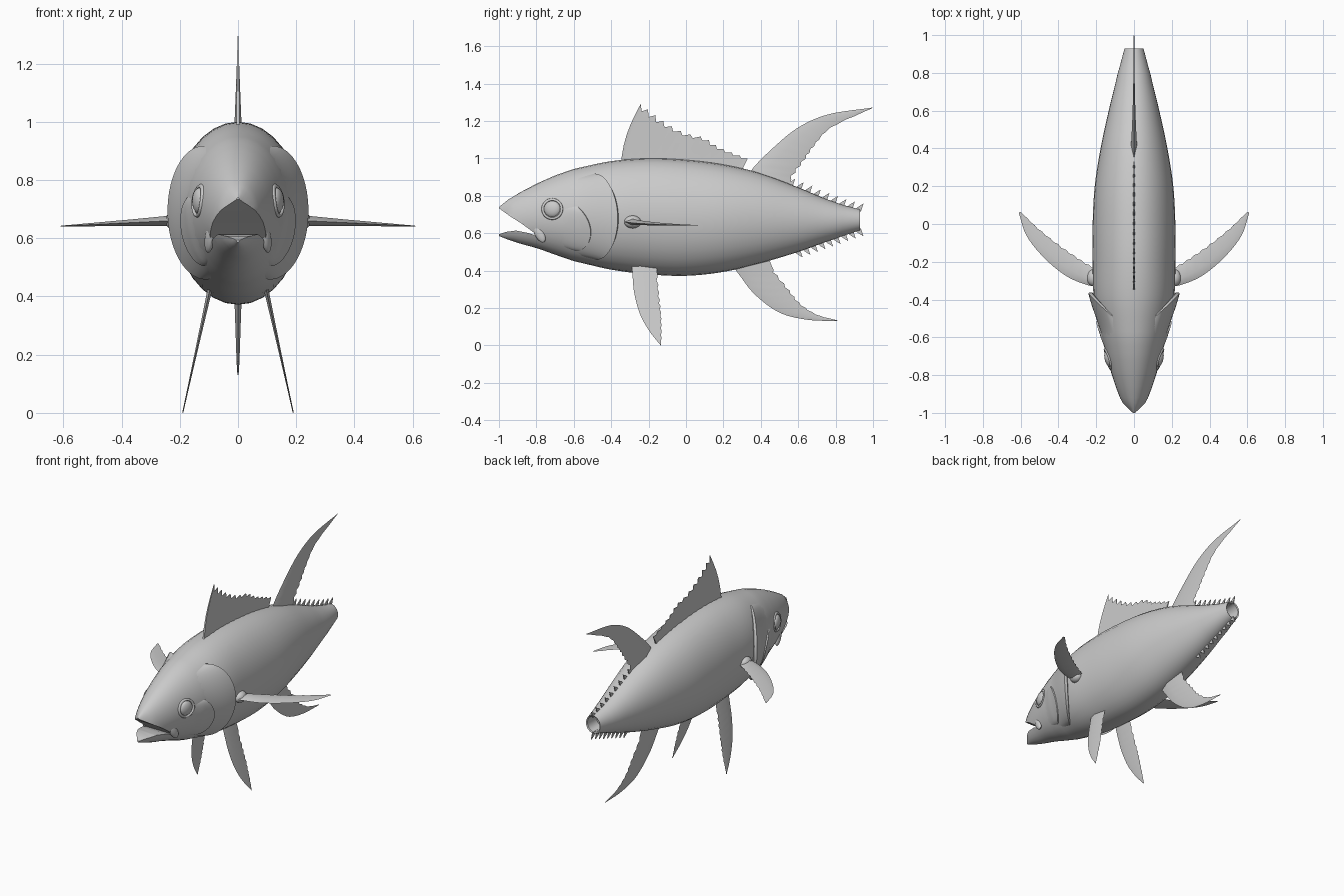
import bpy, bmesh, math
from mathutils import Vector

old = bpy.data.objects.get("Cube")
if old:
    bpy.data.objects.remove(old, do_unlink=True)

grey = bpy.data.materials.new("plain_grey")
grey.use_nodes = True
COLOUR = (0.6, 0.6, 0.6, 1)
grey.diffuse_color = COLOUR
grey.node_tree.nodes["Principled BSDF"].inputs["Base Color"].default_value = COLOUR


def finish(name, bm, angle=40):
    bmesh.ops.recalc_face_normals(bm, faces=bm.faces)
    mesh = bpy.data.meshes.new(name)
    bm.to_mesh(mesh)
    bm.free()
    obj = bpy.data.objects.new(name, mesh)
    bpy.context.collection.objects.link(obj)
    mesh.materials.append(grey)
    smooth(obj, angle)
    return obj


def smooth(obj, angle):
    bpy.ops.object.select_all(action='DESELECT')
    obj.select_set(True)
    bpy.context.view_layer.objects.active = obj
    bpy.ops.object.shade_smooth_by_angle(angle=math.radians(angle))


def spline(points, u):
    """Catmull-Rom point on a path, u from 0 to 1."""
    p = [Vector(q) for q in points]
    p = [2 * p[0] - p[1]] + p + [2 * p[-1] - p[-2]]
    f = u * (len(points) - 1)
    i = min(int(f), len(points) - 2)
    t = f - i
    a, b, c, d = p[i:i + 4]
    return 0.5 * (2 * b + (c - a) * t + (2 * a - 5 * b + 4 * c - d) * t * t
                  + (3 * b - a - 3 * c + d) * t ** 3)


def loft(bm, rows, closed):
    """Join rows of points with quads; closed rows form a tube."""
    rings = [[bm.verts.new(q) for q in row] for row in rows]
    n = len(rings[0])
    for a, b in zip(rings, rings[1:]):
        for j in range(n if closed else n - 1):
            k = (j + 1) % n
            bm.faces.new((a[j], a[k], b[k], b[j]))
    return rings


# Body stations: y, half width, top, bottom
BODY = [(-1, .014, .74, .585), (-.95, .06, .78, .565), (-.88, .09, .822, .542),
        (-.8, .117, .864, .52), (-.7, .145, .908, .485), (-.6, .172, .944, .45),
        (-.4, .212, .985, .405), (-.2, .219, 1.0, .38), (0, .219, .992, .372),
        (.2, .208, .967, .393), (.4, .177, .92, .44), (.6, .134, .845, .5),
        (.8, .086, .765, .57), (.93, .05, .727, .615)]


def section(y):
    for i in range(len(BODY) - 1):
        if y <= BODY[i + 1][0] or i == len(BODY) - 2:
            t = (y - BODY[i][0]) / (BODY[i + 1][0] - BODY[i][0])
            return spline(BODY_XYZ, (i + t) / (len(BODY) - 1))


BODY_XYZ = [(w, top, bottom) for y, w, top, bottom in BODY]


def surface(y, angle, out=0.0):
    w, top, bottom = section(y)
    return Vector(((w + out) * math.cos(angle), y,
                   (top + bottom) / 2 + ((top - bottom) / 2 + out) * math.sin(angle)))


# Body shell with a hollow tail stump
SIDES = 32
ys = [-1 + 1.93 * (i / 48) ** 1.15 for i in range(49)]
around = [math.tau * j / SIDES for j in range(SIDES)]
rows = [[surface(y, a) for a in around] for y in ys]
for y, shrink in ((.925, -.007), (.84, -.012)):
    rows.append([surface(.93, a, shrink) + Vector((0, y - .93, 0)) for a in around])
bm = bmesh.new()
rings = loft(bm, rows, True)
bm.faces.new(rings[0])
bm.faces.new(rings[-1])
body = finish("body", bm)

# Open mouth cut between the jaws
MOUTH = [(-1.1, .80), (-1, .733), (-.94, .69), (-.88, .652), (-.82, .608), (-.79, .582),
         (-.84, .6), (-.91, .614), (-.96, .607), (-1, .594), (-1.1, .57)]
bm = bmesh.new()
face = bm.faces.new([bm.verts.new((-.4, y, z)) for y, z in MOUTH])
geo = bmesh.ops.extrude_face_region(bm, geom=[face])["geom"]
bmesh.ops.translate(bm, vec=(.8, 0, 0), verts=[g for g in geo if isinstance(g, bmesh.types.BMVert)])
cutter = finish("mouth_cutter", bm)
cutter.hide_render = True
cut = body.modifiers.new("mouth", 'BOOLEAN')
cut.operation = 'DIFFERENCE'
cut.solver = 'EXACT'
cut.object = cutter
smooth(body, 40)
bpy.ops.object.modifier_apply(modifier="mouth")
bpy.data.objects.remove(cutter, do_unlink=True)
smooth(body, 40)


def flap(name, side, low, high, front, edge, bow, lift):
    """Plate lying on the body that lifts toward a curved rear edge."""
    rows = []
    for i in range(25):
        v = i / 24 * 2 - 1
        angle = math.radians(low + (high - low) * i / 24)
        rear = edge - bow * v * v
        fade = (1 - v ** 6)
        row = []
        for j in range(13):
            s = j / 12
            row.append(surface(front + (rear - front) * s, angle, -.004 + (lift + .004) * s ** 1.6 * fade))
        row.append(surface(rear + .004, angle, lift * .5 * fade - .004))
        row.append(surface(rear - .02, angle, -.02))
        rows.append([Vector((p.x * side, p.y, p.z)) for p in row])
    bm = bmesh.new()
    loft(bm, rows, False)
    finish(name, bm)


def ball(name, centre, size, turn=0, tilt=0):
    bm = bmesh.new()
    bmesh.ops.create_uvsphere(bm, u_segments=24, v_segments=14, radius=1)
    obj = finish(name, bm, 60)
    obj.location, obj.scale, obj.rotation_euler = centre, size, (tilt, 0, turn)


def fin(name, lead, trail, place, thick):
    """Lens-section blade between a leading and a trailing edge."""
    rows = []
    for i in range(25):
        u = i / 24
        a, b = spline(lead, u), spline(trail, u)
        if i % 2 and i > 4:
            b = b.lerp(a, .06)
        t = thick * (1 - u) ** 1.5 + .002
        m = a.lerp(b, .35)
        rows.append([place(a.x, a.y, 0), place(m.x, m.y, t),
                     place(b.x, b.y, 0), place(m.x, m.y, -t)])
    bm = bmesh.new()
    for ring in (loft(bm, rows, True)[0::24]):
        bm.faces.new(ring)
    finish(name, bm, 50)


def upright(a, b, t):
    return (t, a, b)


# Second dorsal fin and anal fin
fin("rear_dorsal_fin", [(.34, .9), (.36, .95), (.47, 1.06), (.6, 1.165), (.76, 1.235), (1, 1.272)],
    [(.54, .82), (.57, .9), (.635, .99), (.69, 1.07), (.78, 1.165), (.995, 1.268)], upright, .018)
fin("anal_fin", [(.24, .44), (.29, .37), (.37, .27), (.5, .175), (.65, .137), (.81, .13)],
    [(.44, .47), (.475, .395), (.55, .3), (.61, .225), (.7, .165), (.81, .134)], upright, .014)

# First dorsal fin: raised rays with dipped membrane between
TIPS = [(-.24, 1.295), (-.17, 1.235), (-.09, 1.18), (0, 1.135), (.1, 1.11),
        (.17, 1.065), (.25, 1.03), (.33, .998)]
RAYS = 14
rows = []
for i in range(2 * RAYS - 1):
    u = i / (2 * RAYS - 2)
    foot = -.35 + .64 * u
    base = Vector((foot, section(foot)[1] - .03))
    tip = spline(TIPS, u)
    if i % 2:
        tip = tip.lerp(base, .09) + Vector((-.008, 0))
    half = .002 if i % 2 else .006
    bend = Vector((-.022 * (1 - u), 0))
    line = [base.lerp(tip, k / 6) + bend * math.sin(math.pi * k / 6) for k in range(7)]
    right = [(half * (1 - k / 9), p.x, p.y) for k, p in enumerate(line)]
    rows.append(right + [(-x, y, z) for x, y, z in reversed(right)])
bm = bmesh.new()
rings = loft(bm, rows, True)
bm.faces.new(rings[0])
bm.faces.new(rings[-1])
finish("front_dorsal_fin", bm, 50)

# Small finlets along the tail, above and below
for name, start, end, sign in (("upper_finlet", .56, .925, 1), ("lower_finlet", .6, .925, -1)):
    for i in range(9):
        y = start + (end - start) * i / 8
        z = surface(y, sign * math.pi / 2).z
        bm = bmesh.new()
        shape = [(y - .035, -.012), (y - .005, .012), (y + .024, .03), (y + .018, .012), (y + .01, -.012)]
        loft(bm, [[(x, a, z + sign * h) for a, h in shape] for x in (-.003, .003)], True)
        bmesh.ops.holes_fill(bm, edges=bm.edges)
        finish(f"{name}_{i + 1}", bm)

# Paired parts
for label, s in (("left", 1), ("right", -1)):
    flap(label + "_gill_cover", s, -62, 56, -.64, -.365, .13, .027)
    flap(label + "_cheek_plate", s, -52, 12, -.74, -.51, .08, .012)

    # Eye with raised socket rim
    eye = surface(-.715, .16)
    turn = -.27 * s
    ball(label + "_eye", (s * (eye.x - .006), eye.y, eye.z), (.022, .046, .044), turn)
    bm = bmesh.new()
    rim = []
    for i in range(28):
        a = math.tau * i / 28
        rim.append([])
        for k in range(8):
            c = math.tau * k / 8
            r = .051 + .007 * math.cos(c)
            y, z = eye.y + r * math.cos(a), eye.z + r * math.sin(a)
            w, top, bottom = section(y)
            lat = math.asin((z - (top + bottom) / 2) / ((top - bottom) / 2))
            rim[-1].append((s * surface(y, lat, .007 * math.sin(c)).x, y, z))
    loft(bm, rim + rim[:1], True)
    finish(label + "_eye_rim", bm, 60)

    # Lip bone at the mouth corner
    lip = surface(-.785, -.55)
    ball(label + "_lip_bone", (s * (lip.x - .006), lip.y, lip.z), (.016, .026, .055), turn, .5)

    # Pectoral fin with fleshy root
    fin(label + "_pectoral_fin", [(.17, -.33), (.24, -.325), (.36, -.275), (.48, -.175), (.57, -.06), (.61, .06)],
        [(.17, -.23), (.22, -.225), (.31, -.17), (.41, -.1), (.51, -.02), (.6, .065)],
        lambda a, b, t: (s * a, b, .672 - .05 * a + t), .022)
    ball(label + "_pectoral_root", (s * .215, -.285, .66), (.035, .045, .034))

    # Pelvic fin, splayed outward
    fin(label + "_pelvic_fin", [(-.29, .45), (-.285, .36), (-.275, .27), (-.245, .165), (-.195, .075), (-.135, 0)],
        [(-.16, .45), (-.15, .35), (-.14, .25), (-.132, .17), (-.13, .09), (-.133, .005)],
        lambda a, b, t: (s * (.19 - .22 * b + t), a, b), .007)
